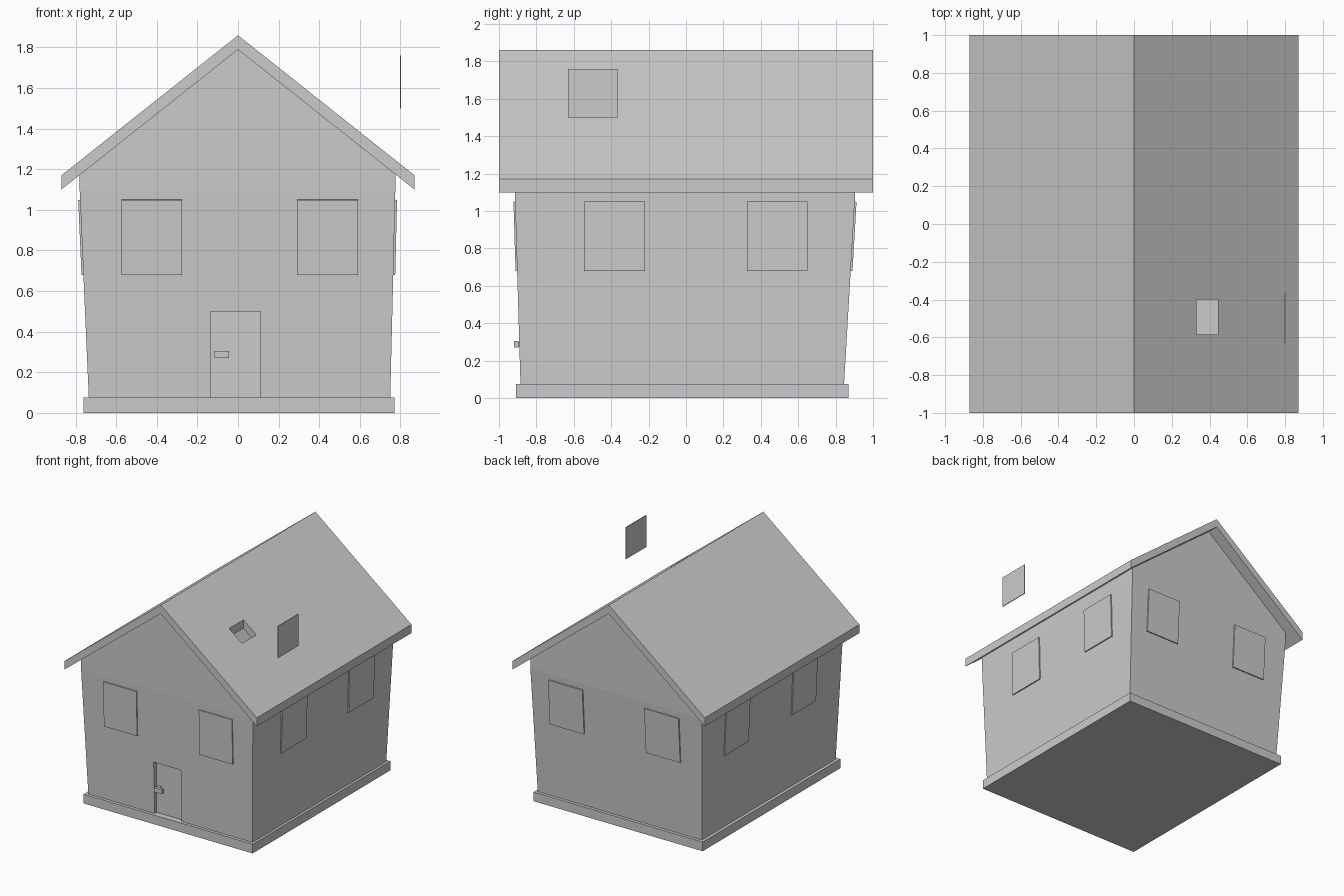
import bpy, bmesh, math

if "Cube" in bpy.data.objects:
    bpy.data.objects.remove(bpy.data.objects["Cube"])

def make_object(name, verts, faces):
    mesh = bpy.data.meshes.new(name)
    mesh.from_pydata(verts, [], faces)
    bm = bmesh.new()
    bm.from_mesh(mesh)
    bmesh.ops.recalc_face_normals(bm, faces=bm.faces)
    bm.to_mesh(mesh)
    bm.free()
    obj = bpy.data.objects.new(name, mesh)
    bpy.context.collection.objects.link(obj)
    return obj

def box(name, x, y, z, rot=(0, 0, 0)):
    """Box from (min, max) pairs, rotated about its own centre."""
    c = [(a + b) / 2 for a, b in (x, y, z)]
    verts = [(i - c[0], j - c[1], k - c[2]) for k in z for j in y for i in x]
    faces = [(0, 2, 3, 1), (4, 5, 7, 6), (0, 1, 5, 4),
             (2, 6, 7, 3), (0, 4, 6, 2), (1, 3, 7, 5)]
    obj = make_object(name, verts, faces)
    obj.location, obj.rotation_euler = c, rot
    return obj

def cut(obj, x, y, z):
    """Subtract a box and bake the result."""
    cutter = box("cutter", x, y, z)
    cutter.hide_render = True
    mod = obj.modifiers.new("cut", 'BOOLEAN')
    mod.operation, mod.solver, mod.object = 'DIFFERENCE', 'EXACT', cutter
    bpy.context.view_layer.update()
    deps = bpy.context.evaluated_depsgraph_get()
    mesh = bpy.data.meshes.new_from_object(obj.evaluated_get(deps))
    obj.modifiers.clear()
    obj.data = mesh
    bpy.data.objects.remove(cutter)

# foundation slab
box("foundation", (-0.76, 0.77), (-0.91, 0.87), (0, 0.075))

# flared walls with upright gables
slope = 0.69 / 0.87
def under(x):
    return 1.79 - slope * abs(x)

L, R, F, B = -0.78, 0.775, -0.915, 0.905
verts = [(-0.735, -0.885, 0.075), (0.75, -0.885, 0.075),
         (0.75, 0.845, 0.075), (-0.735, 0.845, 0.075),
         (L, F, 1.1), (R, F, 1.1), (R, B, 1.1), (L, B, 1.1),
         (L, F, under(L)), (R, F, under(R)), (R, B, under(R)), (L, B, under(L)),
         (0, F, 1.79), (0, B, 1.79)]
faces = [(0, 3, 2, 1), (0, 1, 5, 4), (1, 2, 6, 5), (2, 3, 7, 6), (3, 0, 4, 7),
         (4, 5, 9, 12, 8), (5, 6, 10, 9), (6, 7, 11, 13, 10), (7, 4, 8, 11),
         (9, 10, 13, 12), (11, 8, 12, 13)]
walls = make_object("walls", verts, faces)

# door recess, then open the shell under the roof and over the slab
cut(walls, (-0.135, 0.11), (-1.0, -0.86), (0.0, 0.5))
bm = bmesh.new()
bm.from_mesh(walls.data)
hidden = [f for f in bm.faces if abs(f.normal.z) > 0.5
          and not 0.1 < f.calc_center_median().z < 1.1]
bmesh.ops.delete(bm, geom=hidden, context='FACES')
bm.to_mesh(walls.data)
bm.free()

# roof: extruded chevron with a small skylight opening
profile = [(0, 1.86), (0.87, 1.17), (0.87, 1.10), (0, 1.79), (-0.87, 1.10), (-0.87, 1.17)]
verts = [(x, y, z) for y in (-1, 1) for x, z in profile]
faces = [(0, 1, 2, 3), (0, 3, 4, 5), (6, 9, 8, 7), (6, 11, 10, 9)]
faces += [(i, (i + 1) % 6, (i + 1) % 6 + 6, i + 6) for i in range(6)]
roof = make_object("roof", verts, faces)
cut(roof, (0.33, 0.445), (-0.585, -0.4), (1.3, 1.8))

# door handle
box("door_handle", (-0.115, -0.045), (-0.92, -0.895), (0.27, 0.305))
box("door_handle_stem", (-0.115, -0.09), (-0.9, -0.855), (0.275, 0.3))

# window panes lying on the flared walls
t, zr = 0.01, (0.68, 1.05)
for a, b in ((-0.575, -0.275), (0.29, 0.59)):
    box("front_window", (a, b), (-0.907 - t, -0.907 + t / 2), zr, (math.atan(0.03 / 1.025), 0, 0))
for a, b in ((-0.57, -0.26), (0.30, 0.61)):
    box("back_window", (a, b), (0.891 - t / 2, 0.891 + t), zr, (-math.atan(0.06 / 1.025), 0, 0))
for a, b in ((-0.545, -0.22), (0.325, 0.65)):
    box("right_window", (0.769 - t / 2, 0.769 + t), (a, b), zr, (0, math.atan(0.025 / 1.025), 0))
for a, b in ((-0.58, -0.27), (0.29, 0.60)):
    box("left_window", (-0.769 - t, -0.769 + t / 2), (a, b), zr, (0, -math.atan(0.045 / 1.025), 0))

# loose upright pane beside the skylight
box("skylight_pane", (0.798, 0.804), (-0.63, -0.365), (1.5, 1.76))
